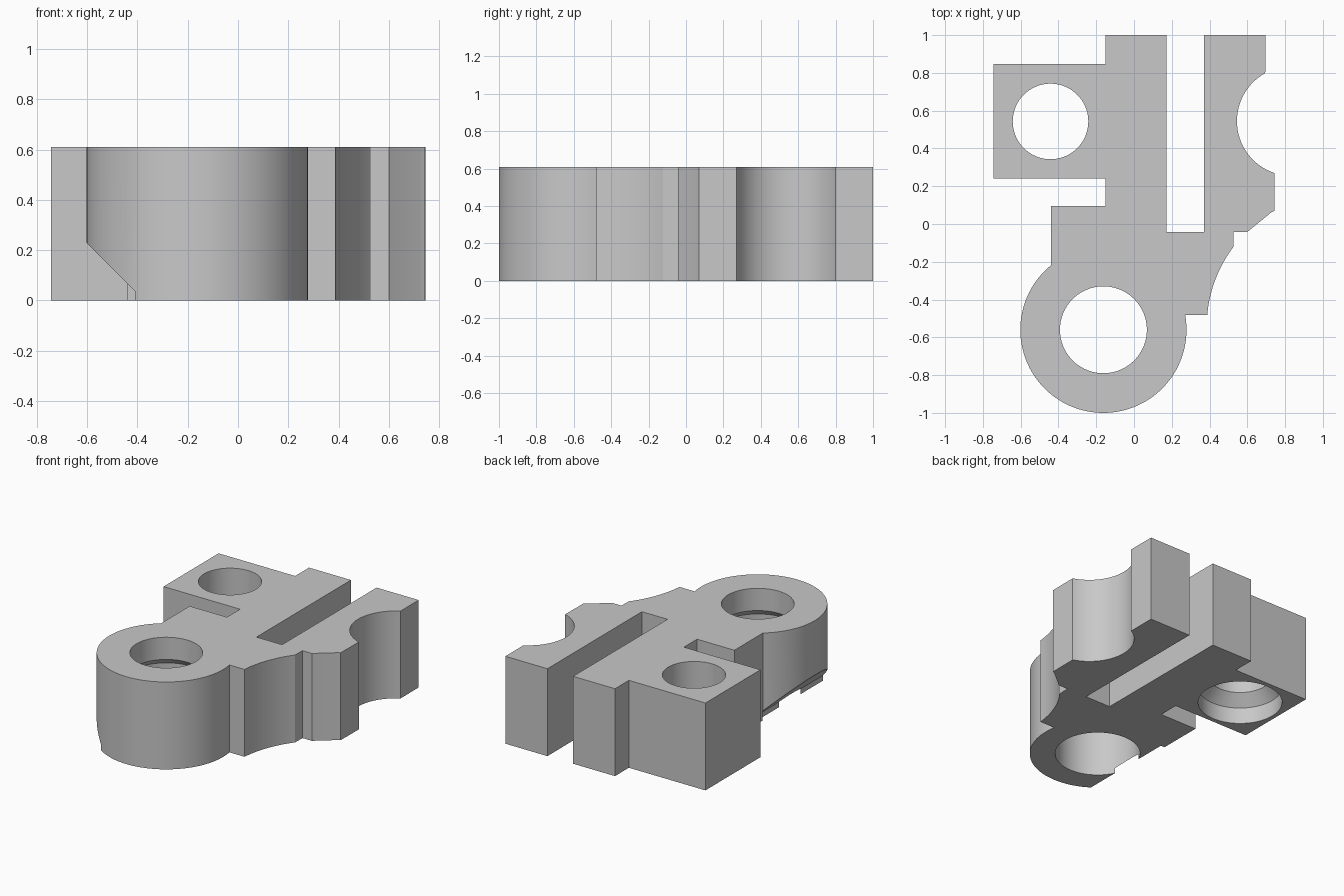
import bpy, bmesh, math

cube = bpy.data.objects.get("Cube")
if cube:
    bpy.data.objects.remove(cube, do_unlink=True)

HEIGHT = 0.61
RING = (-0.162, -0.56)
BLOCK = (-0.442, 0.543)

grey = bpy.data.materials.new("plain grey")
grey.use_nodes = True
colour = (0.58, 0.58, 0.58, 1)
grey.diffuse_color = colour
grey.node_tree.nodes["Principled BSDF"].inputs["Base Color"].default_value = colour


def arc(centre, radius, start, end, steps):
    """Points on an arc, angles in degrees."""
    angles = [math.radians(start + (end - start) * i / steps) for i in range(steps + 1)]
    return [(centre[0] + radius * math.cos(a), centre[1] + radius * math.sin(a)) for a in angles]


def loft(name, loops):
    """Closed solid through matching loops of 3D points, facing outwards."""
    bm = bmesh.new()
    rings = [[bm.verts.new(p) for p in loop] for loop in loops]
    count = len(rings[0])
    for low, high in zip(rings, rings[1:]):
        for i in range(count):
            j = (i + 1) % count
            bm.faces.new((low[i], low[j], high[j], high[i]))
    bm.faces.new(rings[0][::-1])
    bm.faces.new(rings[-1])
    bm.normal_update()
    if bm.calc_volume(signed=True) < 0:
        bmesh.ops.reverse_faces(bm, faces=bm.faces)
    mesh = bpy.data.meshes.new(name)
    bm.to_mesh(mesh)
    bm.free()
    mesh.materials.append(grey)
    obj = bpy.data.objects.new(name, mesh)
    bpy.context.collection.objects.link(obj)
    return obj


def bore(name, centre, profile):
    """Stepped round cutter from (radius, z) pairs."""
    return loft(name, [[(x, y, z) for x, y in arc(centre, r, 0, 360, 96)[:-1]] for r, z in profile])


# Bracket outline: clamp block, two prongs with a slot, side notch, ring
outline = [(-0.743, 0.24), (-0.743, 0.847), (-0.152, 0.847), (-0.152, 1),
           (0.172, 1), (0.172, -0.042), (0.37, -0.042), (0.37, 1), (0.695, 1)]
outline += arc((0.835, 0.545), 0.29, 118.9, 251.9, 32)
outline += [(0.743, 0.07), (0.725, 0.06), (0.6, -0.042), (0.528, -0.042)]
outline += arc((1.085, -0.543), 0.7, 143, 175, 12)
outline += arc(RING, 0.44, 10.2, -230.8, 80)
outline += [(-0.44, 0.095), (-0.152, 0.095), (-0.152, 0.24)]
bracket = loft("bracket_body", [[(x, y, z) for x, y in outline] for z in (0, HEIGHT)])

# Holes widened from below, and the sloped relief under the ring
relief = [(-0.41, -0.1), (-0.41, 0.037), (-0.8, 0.427), (-0.8, -0.1)]
cutters = [
    bore("block_hole_cutter", BLOCK, [(0.272, -0.1), (0.272, 0.115), (0.2, 0.19), (0.2, 0.8)]),
    bore("ring_hole_cutter", RING, [(0.275, -0.1), (0.275, 0.41), (0.23, 0.455), (0.23, 0.8)]),
    loft("ring_relief_cutter", [[(x, y, z) for x, z in relief] for y in (-1.2, -0.217)]),
]
bpy.context.view_layer.objects.active = bracket
for cutter in cutters:
    cutter.hide_render = True
    mod = bracket.modifiers.new(cutter.name, "BOOLEAN")
    mod.operation = "DIFFERENCE"
    mod.solver = "EXACT"
    mod.object = cutter
    bpy.ops.object.modifier_apply(modifier=mod.name)
    bpy.data.objects.remove(cutter, do_unlink=True)

# Smooth round walls, crisp edges
bpy.ops.object.select_all(action="DESELECT")
bracket.select_set(True)
bpy.ops.object.shade_smooth_by_angle(angle=math.radians(20))
